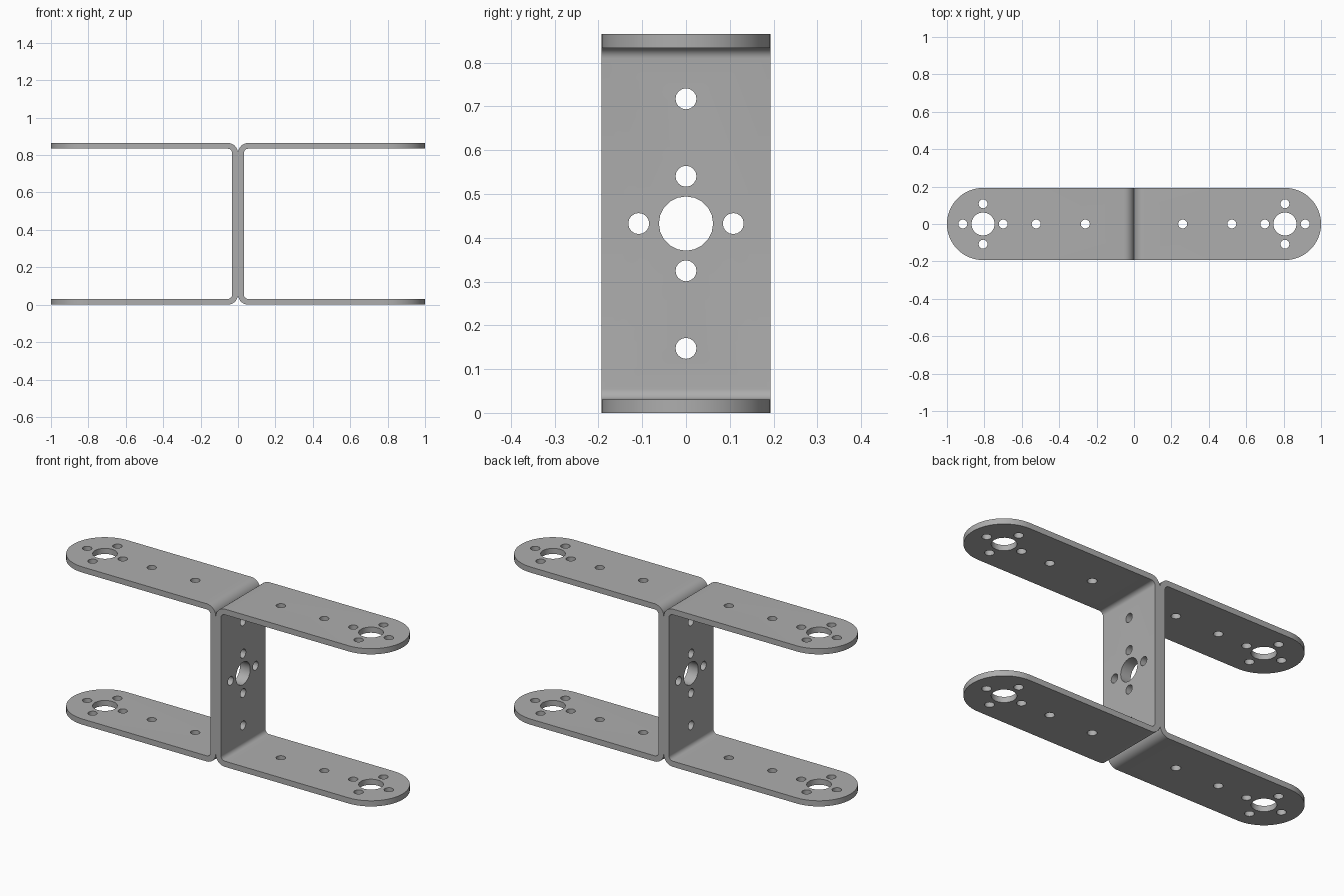
import bpy
import bmesh
from math import sin, cos, pi
from mathutils import Matrix, Vector

cube = bpy.data.objects.get("Cube")
if cube:
    bpy.data.objects.remove(cube, do_unlink=True)

HEIGHT, THICK, HALF_W = 0.865, 0.031, 0.193
OUTER_R, INNER_R = 0.055, 0.024
HUB_X, HUB_R, BOLT_R, BOLT_RING = 0.807, 0.062, 0.024, 0.108

metal = bpy.data.materials.new("brushed grey metal")
metal.use_nodes = True
grey = (0.42, 0.42, 0.42, 1)
metal.diffuse_color = grey
metal.node_tree.nodes["Principled BSDF"].inputs["Base Color"].default_value = grey


def make_object(name, bm):
    bmesh.ops.recalc_face_normals(bm, faces=bm.faces)
    mesh = bpy.data.meshes.new(name)
    bm.to_mesh(mesh)
    bm.free()
    obj = bpy.data.objects.new(name, mesh)
    bpy.context.collection.objects.link(obj)
    return obj


def prism(bm, outline, depth):
    """Close an outline and extrude it along a vector."""
    face = bm.faces.new([bm.verts.new(p) for p in outline])
    top = bmesh.ops.extrude_face_region(bm, geom=[face])["geom"]
    bmesh.ops.translate(bm, vec=depth, verts=[v for v in top if isinstance(v, bmesh.types.BMVert)])


def arc(cx, cz, r, start, end, steps):
    angles = [start + (end - start) * i / steps for i in range(steps + 1)]
    return [(cx + r * cos(a), cz + r * sin(a)) for a in angles]


def hole(bm, centre, r, along_x, sides):
    turn = Matrix.Rotation(pi / 2, 4, "Y") if along_x else Matrix()
    depth = 0.2 if along_x else 2
    bmesh.ops.create_cone(bm, cap_ends=True, segments=sides, radius1=r, radius2=r,
                          depth=depth, matrix=Matrix.Translation(centre) @ turn)


def bolt_pattern(bm, centre, u, v, along_x):
    """Large hub hole ringed by four bolt holes."""
    hole(bm, centre, HUB_R, along_x, 20)
    for d in (u, -u, v, -v):
        hole(bm, centre + d * BOLT_RING, BOLT_R, along_x, 16)


def cut(obj, cutter, operation):
    cutter.hide_render = True
    mod = obj.modifiers.new("cut", "BOOLEAN")
    mod.operation = operation
    mod.solver = "EXACT"
    mod.object = cutter


# Channel section: two arms joined to the web by rounded bends
top = HEIGHT
web = OUTER_R
section = [(1.1, 0)] + arc(web, OUTER_R, OUTER_R, 1.5 * pi, pi, 8)
section += arc(web, top - OUTER_R, OUTER_R, pi, pi / 2, 8) + [(1.1, top)]
section += [(1.1, top - THICK)] + arc(web, top - OUTER_R, INNER_R, pi / 2, pi, 8)
section += arc(web, OUTER_R, INNER_R, pi, 1.5 * pi, 8) + [(1.1, THICK)]
bm = bmesh.new()
prism(bm, [(x, -HALF_W, z) for x, z in section], (0, 2 * HALF_W, 0))
bracket = make_object("left_bracket", bm)

# Rounded arm ends
bm = bmesh.new()
plan = [(-0.1, HALF_W + 0.01), (-0.1, -HALF_W - 0.01), (HUB_X, -HALF_W - 0.01)]
plan += arc(HUB_X, 0, HALF_W, -pi / 2, pi / 2, 32) + [(HUB_X, HALF_W + 0.01)]
prism(bm, [(x, y, -0.2) for x, y in plan], (0, 0, 1.4))
end_shape = make_object("arm_end_cutter", bm)

# Holes through both arms
X, Y, Z = Vector((1, 0, 0)), Vector((0, 1, 0)), Vector((0, 0, 1))
mid = Z * HEIGHT / 2
bm = bmesh.new()
bolt_pattern(bm, mid + X * HUB_X, X, Y, False)
for x in (0.26, 0.523):
    hole(bm, mid + X * x, BOLT_R, False, 16)
arm_holes = make_object("arm_hole_cutter", bm)

# Holes through the web
bm = bmesh.new()
bolt_pattern(bm, mid, Y, Z, True)
for dz in (-0.285, 0.285):
    hole(bm, mid + Z * dz, BOLT_R, True, 16)
web_holes = make_object("web_hole_cutter", bm)

# Apply the cuts
cut(bracket, end_shape, "INTERSECT")
cut(bracket, arm_holes, "DIFFERENCE")
cut(bracket, web_holes, "DIFFERENCE")
bpy.context.view_layer.update()
graph = bpy.context.evaluated_depsgraph_get()
finished = bpy.data.meshes.new_from_object(bracket.evaluated_get(graph))
bracket.modifiers.clear()
bracket.data = finished
for cutter in (end_shape, arm_holes, web_holes):
    bpy.data.objects.remove(cutter, do_unlink=True)
finished.materials.clear()
finished.materials.append(metal)

# Matching bracket, back to back
other = bpy.data.objects.new("right_bracket", finished.copy())
other.data.transform(Matrix.Rotation(pi, 4, "Z"))
bpy.context.collection.objects.link(other)

for obj in (bracket, other):
    bpy.ops.object.select_all(action="DESELECT")
    obj.select_set(True)
    bpy.context.view_layer.objects.active = obj
    bpy.ops.object.shade_smooth_by_angle(angle=pi / 6)
